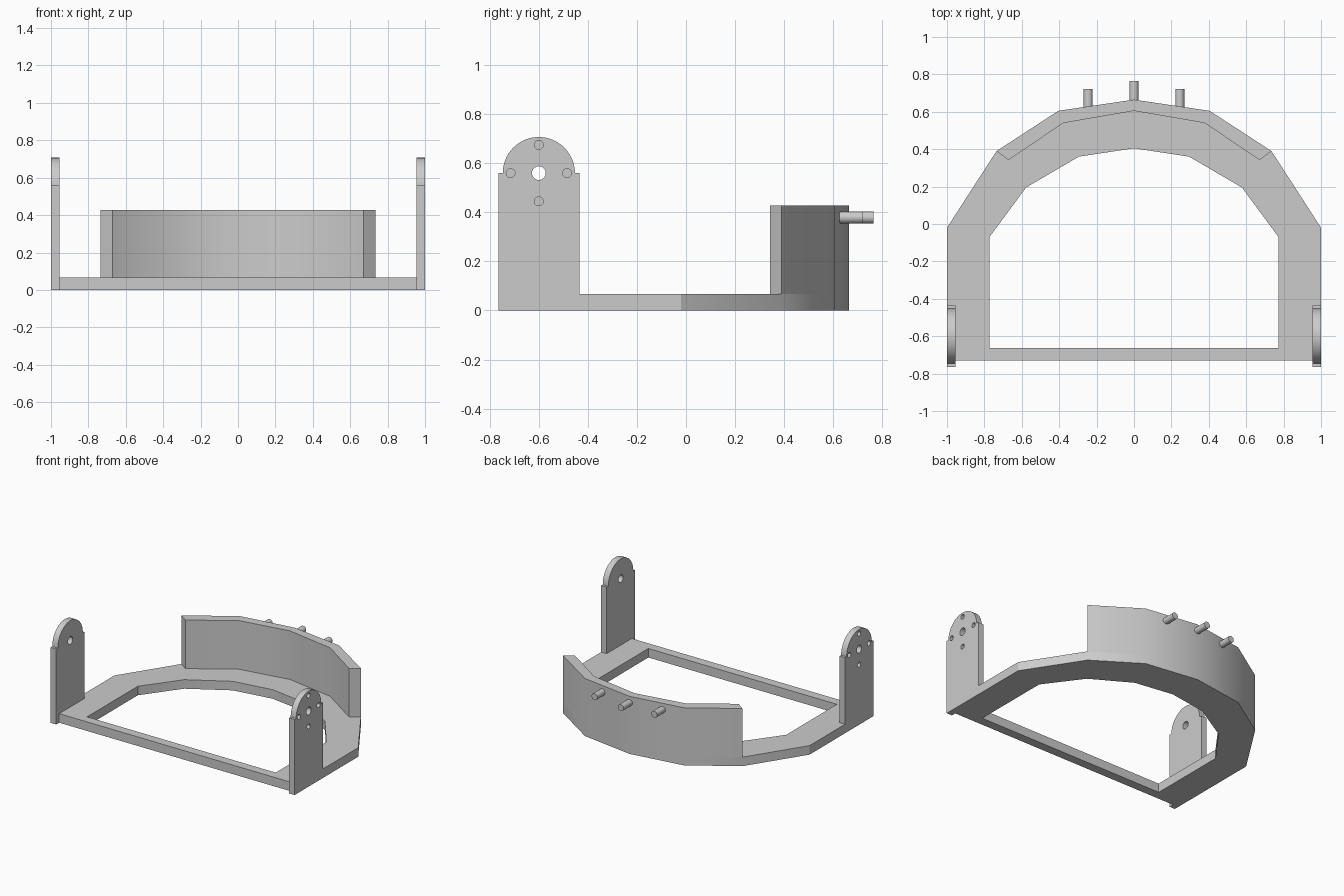
import bpy, bmesh, math
from mathutils import Matrix, Vector

if "Cube" in bpy.data.objects:
    bpy.data.objects.remove(bpy.data.objects["Cube"])

grey = bpy.data.materials.new("light grey")
grey.use_nodes = True
grey.diffuse_color = (0.6, 0.6, 0.6, 1)
grey.node_tree.nodes["Principled BSDF"].inputs["Base Color"].default_value = (0.6, 0.6, 0.6, 1)

BASE_TOP, WALL_TOP = 0.067, 0.427
EAR_Y, EAR_Z = -0.6, 0.56


def finish(bm, name, smooth=True):
    bmesh.ops.recalc_face_normals(bm, faces=bm.faces)
    mesh = bpy.data.meshes.new(name)
    bm.to_mesh(mesh)
    bm.free()
    mesh.materials.append(grey)
    ob = bpy.data.objects.new(name, mesh)
    bpy.context.collection.objects.link(ob)
    if smooth:
        bpy.ops.object.select_all(action='DESELECT')
        ob.select_set(True)
        bpy.context.view_layer.objects.active = ob
        bpy.ops.object.shade_smooth_by_angle(angle=math.radians(30))
    return ob


def mirrored(half):
    """Full outline from the half on +x; the last point lies on the centre line."""
    return half + [(-x, y) for x, y in reversed(half[:-1])]


def band(name, outer, inner, z0, z1, closed):
    """Solid strip between two outlines with equal point counts."""
    bm = bmesh.new()
    n = len(outer)
    faces = []
    rows = [[bm.verts.new((x, y, z0)) for x, y in line] for line in (outer, inner)]
    for i in range(n if closed else n - 1):
        j = (i + 1) % n
        faces.append(bm.faces.new((rows[0][i], rows[0][j], rows[1][j], rows[1][i])))
    top = bmesh.ops.extrude_face_region(bm, geom=faces, use_keep_orig=True)
    bmesh.ops.translate(bm, vec=(0, 0, z1 - z0),
                        verts=[v for v in top["geom"] if isinstance(v, bmesh.types.BMVert)])
    return finish(bm, name)


def cylinder(bm, centre, axis, radius, length, sides=32):
    turn = Vector((0, 0, 1)).rotation_difference(Vector(axis)).to_matrix().to_4x4()
    bmesh.ops.create_cone(bm, cap_ends=True, segments=sides, radius1=radius, radius2=radius,
                          depth=length, matrix=Matrix.Translation(centre) @ turn)


# Open base frame and raised rear wall
arc = [(0.735, 0.39), (0.405, 0.605), (0, 0.665)]
frame_out = mirrored([(1, -0.73), (1, -0.02)] + arc)
frame_in = mirrored([(0.773, -0.663), (0.773, -0.07), (0.577, 0.195), (0.295, 0.36), (0, 0.405)])
band("base_frame", frame_out, frame_in, 0, BASE_TOP, True)
wall_in = mirrored([(0.672, 0.342), (0.377, 0.54), (0, 0.605)])
band("rear_wall", mirrored(arc), wall_in, BASE_TOP, WALL_TOP, False)

# Pegs on the back of the wall
for name, x, start, end in (("left", 0.245, 0.6, 0.722), ("centre", 0, 0.64, 0.765),
                            ("right", -0.245, 0.6, 0.722)):
    bm = bmesh.new()
    cylinder(bm, (x, (start + end) / 2, 0.379), (0, 1, 0), 0.024, end - start)
    finish(bm, name + "_peg")

# Side ears with a round top, a through hole and four blind holes on the outside
for name, side in (("left", 1), ("right", -1)):
    outline = [(EAR_Y - 0.165, 0), (EAR_Y + 0.165, 0), (EAR_Y + 0.165, EAR_Z)]
    outline += [(EAR_Y + 0.147 * math.cos(a), EAR_Z + 0.147 * math.sin(a))
                for a in (math.pi * k / 32 for k in range(33))]
    outline.append((EAR_Y - 0.165, EAR_Z))
    bm = bmesh.new()
    plate = bm.faces.new([bm.verts.new((side * 0.955, y, z)) for y, z in outline])
    grown = bmesh.ops.extrude_face_region(bm, geom=[plate], use_keep_orig=True)
    bmesh.ops.translate(bm, vec=(side * 0.045, 0, 0),
                        verts=[v for v in grown["geom"] if isinstance(v, bmesh.types.BMVert)])
    ear = finish(bm, name + "_ear", smooth=False)

    bm = bmesh.new()
    cylinder(bm, (side * 0.98, EAR_Y, EAR_Z), (1, 0, 0), 0.028, 0.2)
    for dy, dz in ((1, 0), (-1, 0), (0, 1), (0, -1)):
        cylinder(bm, (side, EAR_Y + 0.115 * dy, EAR_Z + 0.115 * dz), (1, 0, 0), 0.018, 0.05)
    cutter = finish(bm, name + "_hole_cutter", smooth=False)
    cutter.hide_render = True

    cut = ear.modifiers.new("holes", 'BOOLEAN')
    cut.operation, cut.solver, cut.object = 'DIFFERENCE', 'EXACT', cutter
    bpy.ops.object.select_all(action='DESELECT')
    ear.select_set(True)
    bpy.context.view_layer.objects.active = ear
    bpy.ops.object.modifier_apply(modifier=cut.name)
    bpy.data.objects.remove(cutter)
    bpy.ops.object.shade_smooth_by_angle(angle=math.radians(30))
